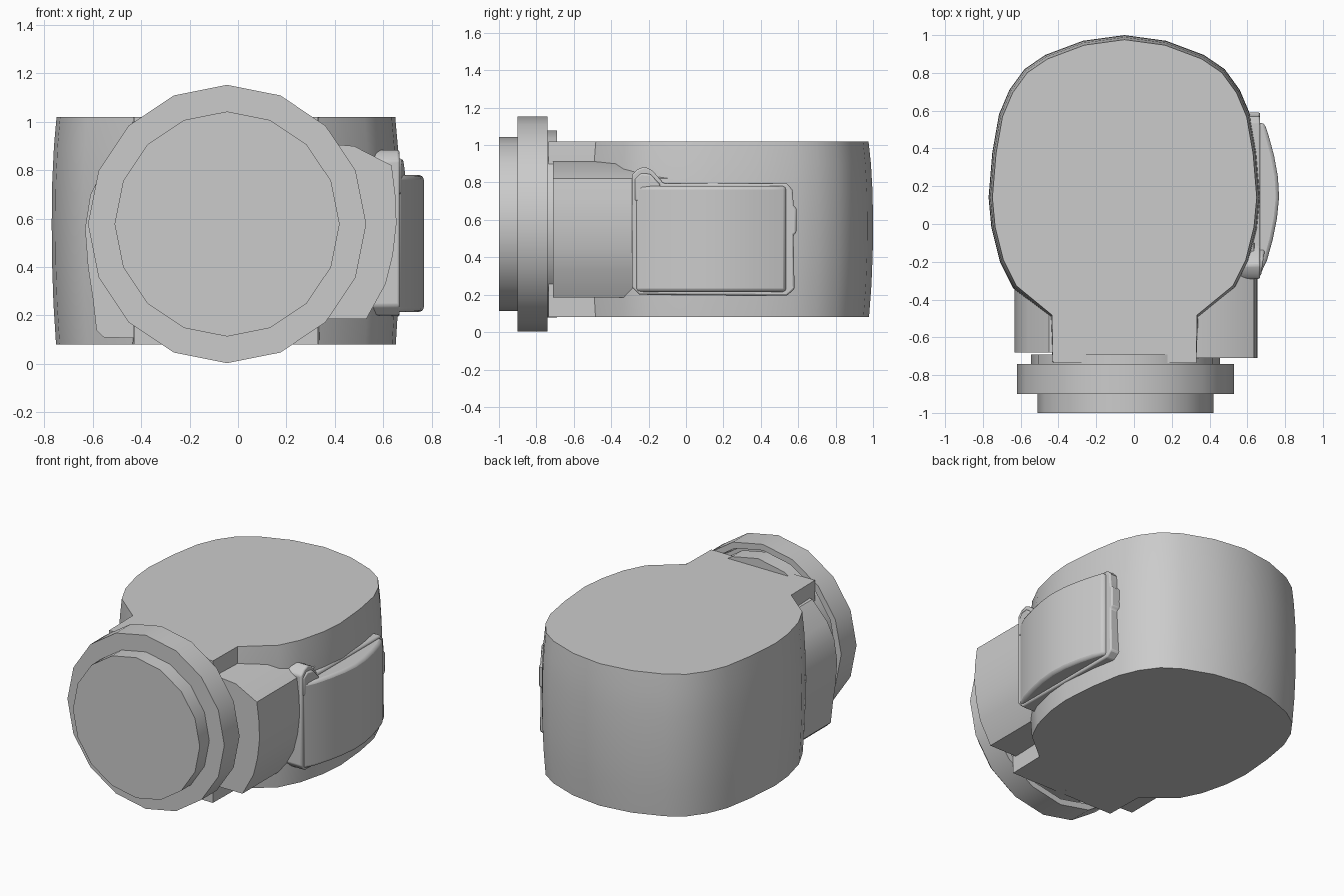
import bpy, bmesh, math

if "Cube" in bpy.data.objects:
    bpy.data.objects.remove(bpy.data.objects["Cube"])

CX, CZ = -0.045, 0.578     # axis of the round front flange


def finish(name, bm, angle=35, bevel=0, segments=2):
    bmesh.ops.recalc_face_normals(bm, faces=bm.faces)
    me = bpy.data.meshes.new(name)
    bm.to_mesh(me)
    bm.free()
    ob = bpy.data.objects.new(name, me)
    bpy.context.collection.objects.link(ob)
    if bevel:
        m = ob.modifiers.new("Bevel", 'BEVEL')
        m.width, m.segments, m.limit_method = bevel, segments, 'ANGLE'
        m.angle_limit = math.radians(40)
    bpy.ops.object.select_all(action='DESELECT')
    bpy.context.view_layer.objects.active = ob
    ob.select_set(True)
    bpy.ops.object.shade_smooth_by_angle(angle=math.radians(angle))
    return ob


def loft(name, rings, **kw):
    """Skin a list of equal-length closed rings and cap both ends."""
    bm = bmesh.new()
    vs = [[bm.verts.new(p) for p in r] for r in rings]
    n = len(vs[0])
    for a, b in zip(vs, vs[1:]):
        for i in range(n):
            j = (i + 1) % n
            bm.faces.new((a[i], a[j], b[j], b[i]))
    bm.faces.new(vs[0])
    bm.faces.new(vs[-1])
    return finish(name, bm, **kw)


def circle(r, y, n=16):
    return [(CX + r * math.sin(2 * math.pi * i / n), y,
             CZ + r * math.cos(2 * math.pi * i / n)) for i in range(n)]


# Main housing: rounded plan with a narrow neck, slightly barrelled sides
half = [(0.22, 0.97), (0.42, 0.895), (0.53, 0.82), (0.61, 0.71), (0.665, 0.58),
        (0.70, 0.38), (0.72, 0.14), (0.705, -0.02), (0.66, -0.20), (0.59, -0.34),
        (0.395, -0.50)]
neck = [(0.38, -0.735)]
rings = []
for z, s in [(0.08, 0.975), (0.25, 0.99), (0.42, 0.998), (0.58, 1.0),
             (0.75, 0.997), (0.9, 0.987), (1.02, 0.972)]:
    pts = [(0, 1.0)] + half
    right = [(x * s, 0.14 + (y - 0.14) * s) for x, y in pts] + neck
    left = [(-x, y) for x, y in reversed(right[1:])]
    rings.append([(x - 0.05, y, z) for x, y in right + left])
loft("main_housing", rings)

# Side shoulders of the neck, extruded along y
right_sec = [(0.25, 0.92), (0.48, 0.90), (0.635, 0.82), (0.65, 0.70), (0.655, 0.58),
             (0.64, 0.45), (0.61, 0.33), (0.53, 0.185), (0.25, 0.185)]
left_sec = [(-0.25, 0.95), (-0.45, 0.92), (-0.56, 0.80), (-0.61, 0.70), (-0.632, 0.56),
            (-0.62, 0.40), (-0.60, 0.27), (-0.585, 0.14), (-0.555, 0.11), (-0.25, 0.10)]
for name, sec, y0, y1 in [("right_shoulder", right_sec, -0.71, -0.1),
                          ("left_shoulder", left_sec, -0.68, -0.25)]:
    loft(name, [[(x, y, z) for x, z in sec] for y in (y0, y1)])

# Collar filling the joint behind the flange
loft("joint_collar", [circle(0.50, -0.80), circle(0.50, -0.69)])

# Flange ring with a recessed back, and the front lens cap
loft("front_flange", [circle(0.45, -0.90), circle(0.575, -0.90), circle(0.575, -0.74),
                      circle(0.535, -0.74), circle(0.52, -0.84)])
loft("front_cap", [circle(0.465, -1.0), circle(0.465, -0.88)])

# Thin rim around the hatch, with the raised corner at its front top
rim = [(-0.29, 0.24), (-0.25, 0.20), (0.54, 0.195), (0.58, 0.23), (0.575, 0.52),
       (0.59, 0.53), (0.59, 0.66), (0.575, 0.68), (0.57, 0.76), (0.54, 0.795),
       (-0.12, 0.795), (-0.18, 0.865), (-0.22, 0.885), (-0.26, 0.87), (-0.29, 0.84)]
loft("hatch_rim", [[(x, y, z) for y, z in rim] for x in (0.5, 0.668)],
     bevel=0.01)

# Bulged hatch door
arc = [(0.52, -0.275), (0.665, -0.275), (0.705, -0.19), (0.735, -0.08), (0.757, 0.03),
       (0.768, 0.14), (0.762, 0.25), (0.742, 0.36), (0.715, 0.46), (0.69, 0.535),
       (0.52, 0.535)]
loft("hatch_door", [[(x, y, z) for x, y in arc] for z in (0.215, 0.78)],
     bevel=0.018)

# Small latch tab rising from the door corner
tab = [(-0.275, 0.70), (-0.12, 0.70), (-0.14, 0.79), (-0.19, 0.845),
       (-0.24, 0.85), (-0.275, 0.82)]
loft("hatch_tab", [[(x if x < 0.6 else 0.672 + 0.15 * (y + 0.275), y, z)
                    for y, z in tab] for x in (0.52, 0.7)], bevel=0.01)
